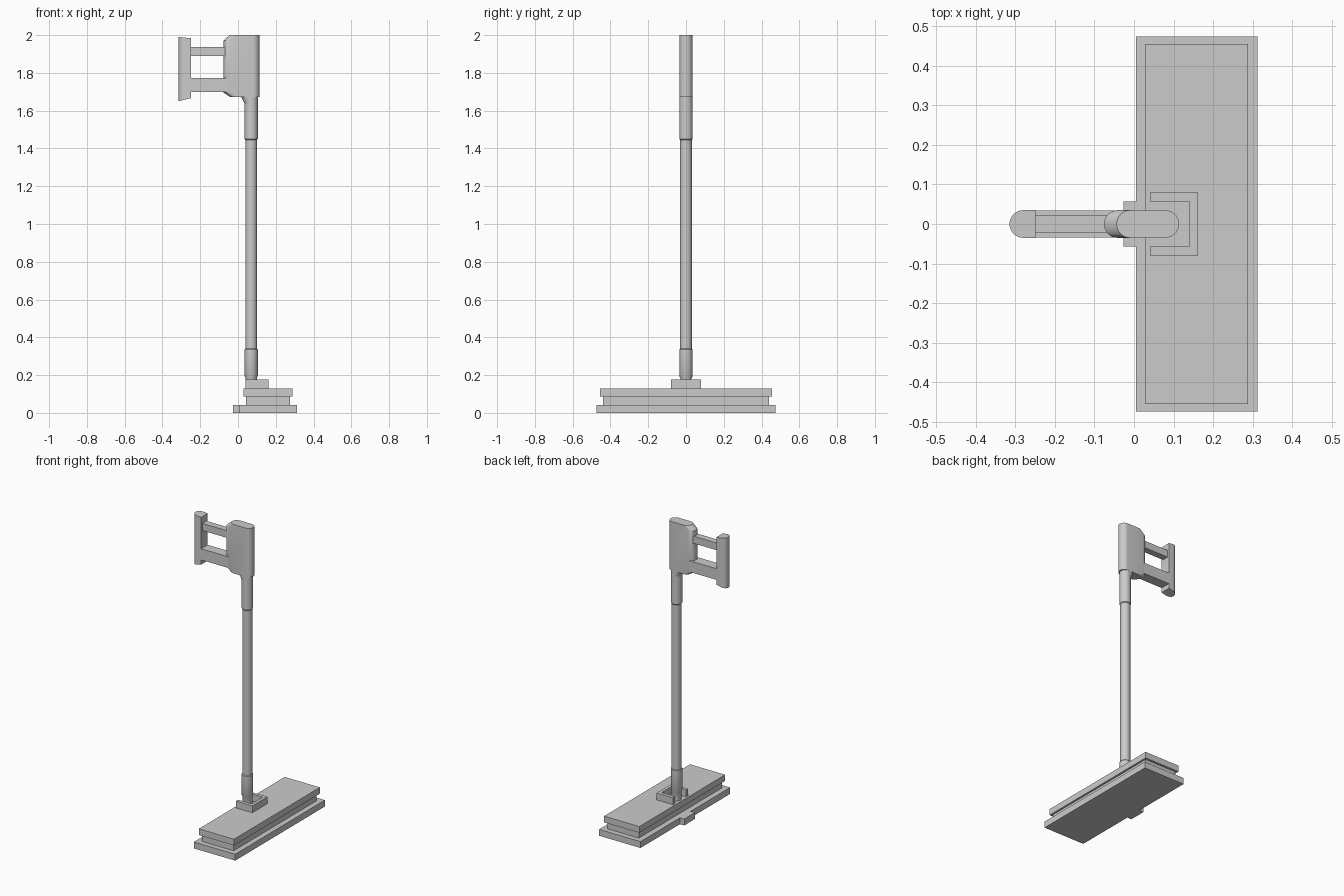
import bpy, bmesh
from math import pi, sin, cos

if "Cube" in bpy.data.objects:
    bpy.data.objects.remove(bpy.data.objects["Cube"])

SEG = 16  # sides per half circle


def finish(bm, name, smooth=False):
    bmesh.ops.recalc_face_normals(bm, faces=bm.faces)
    me = bpy.data.meshes.new(name)
    bm.to_mesh(me)
    bm.free()
    ob = bpy.data.objects.new(name, me)
    bpy.context.collection.objects.link(ob)
    if smooth:
        bpy.ops.object.select_all(action='DESELECT')
        ob.select_set(True)
        bpy.context.view_layer.objects.active = ob
        bpy.ops.object.shade_smooth_by_angle(angle=0.6)
    return ob


def loft(name, rings, smooth=False):
    """Skin closed rings of equal point count and cap both ends."""
    bm = bmesh.new()
    loops = [[bm.verts.new(p) for p in ring] for ring in rings]
    for a, b in zip(loops, loops[1:]):
        for i in range(len(a)):
            j = (i + 1) % len(a)
            bm.faces.new((a[i], a[j], b[j], b[i]))
    bm.faces.new(loops[0][::-1])
    bm.faces.new(loops[-1])
    return finish(bm, name, smooth)


def prism(name, outline, z0, z1):
    return loft(name, [[(x, y, z) for x, y in outline] for z in (z0, z1)])


def box(name, x0, x1, half_y, z0, z1):
    return prism(name, [(x0, -half_y), (x1, -half_y), (x1, half_y), (x0, half_y)], z0, z1)


def arc(cx, r, start):
    return [(cx + r * cos(start + pi * i / SEG), r * sin(start + pi * i / SEG))
            for i in range(SEG + 1)]


def capsule(z, x0, x1, r):
    """Horizontal ring with round ends reaching from x0 to x1."""
    pts = arc(x1 - r, r, -pi / 2) + arc(x0 + r, r, pi / 2)
    return [(x, y, z) for x, y in pts]


def tube(name, sections, cx=0.07):
    rings = []
    for z, r in sections:
        rings.append([(cx + r * cos(pi * i / SEG), r * sin(pi * i / SEG), z)
                      for i in range(2 * SEG)])
    return loft(name, rings, True)


# Stepped base, bottom plate has a small rear tab
tab = [(0.005, 0.475), (0.005, 0.057), (-0.027, 0.057),
       (-0.027, -0.057), (0.005, -0.057), (0.005, -0.475)]
prism("base_plate", tab + [(0.312, -0.475), (0.312, 0.475)], 0, 0.043)
box("base_core", 0.042, 0.276, 0.44, 0.043, 0.09)
box("base_top", 0.028, 0.289, 0.455, 0.088, 0.13)

# U-shaped socket open to the rear
prism("socket_bracket", [(0.04, -0.08), (0.162, -0.08), (0.162, 0.08), (0.04, 0.08),
                         (0.04, 0.057), (0.141, 0.057), (0.141, -0.057), (0.04, -0.057)],
      0.13, 0.176)

# Pole with lower and upper sleeves
tube("pole", [(0.13, 0.03), (0.185, 0.03), (0.195, 0.035), (0.335, 0.035), (0.34, 0.031),
              (1.445, 0.031), (1.45, 0.035), (1.69, 0.035)])

# Upper housing with sloped ends
loft("head_housing", [capsule(z, x0, x1, 0.034) for z, x0, x1 in (
    (1.635, 0.036, 0.105), (1.672, 0.018, 0.105))], True)
loft("head_block", [capsule(z, x0, 0.114, 0.035) for z, x0 in (
    (1.672, -0.04), (1.695, -0.076), (1.972, -0.076), (2.0, -0.044))], True)

# Grip: rounded rear, flat front, slanted lower end
grip = [(-0.249, -0.035), (-0.249, 0.035)] + arc(-0.28, 0.035, pi / 2)
loft("grip", [[(x, y, 1.65 + (x + 0.315) * 0.25) for x, y in grip],
              [(x, y, 1.99 - (x + 0.315) * 0.1) for x, y in grip]], True)

# Crossbars joining grip and housing
box("upper_crossbar", -0.26, -0.055, 0.022, 1.89, 1.938)
box("lower_crossbar", -0.26, -0.04, 0.0345, 1.698, 1.773)
